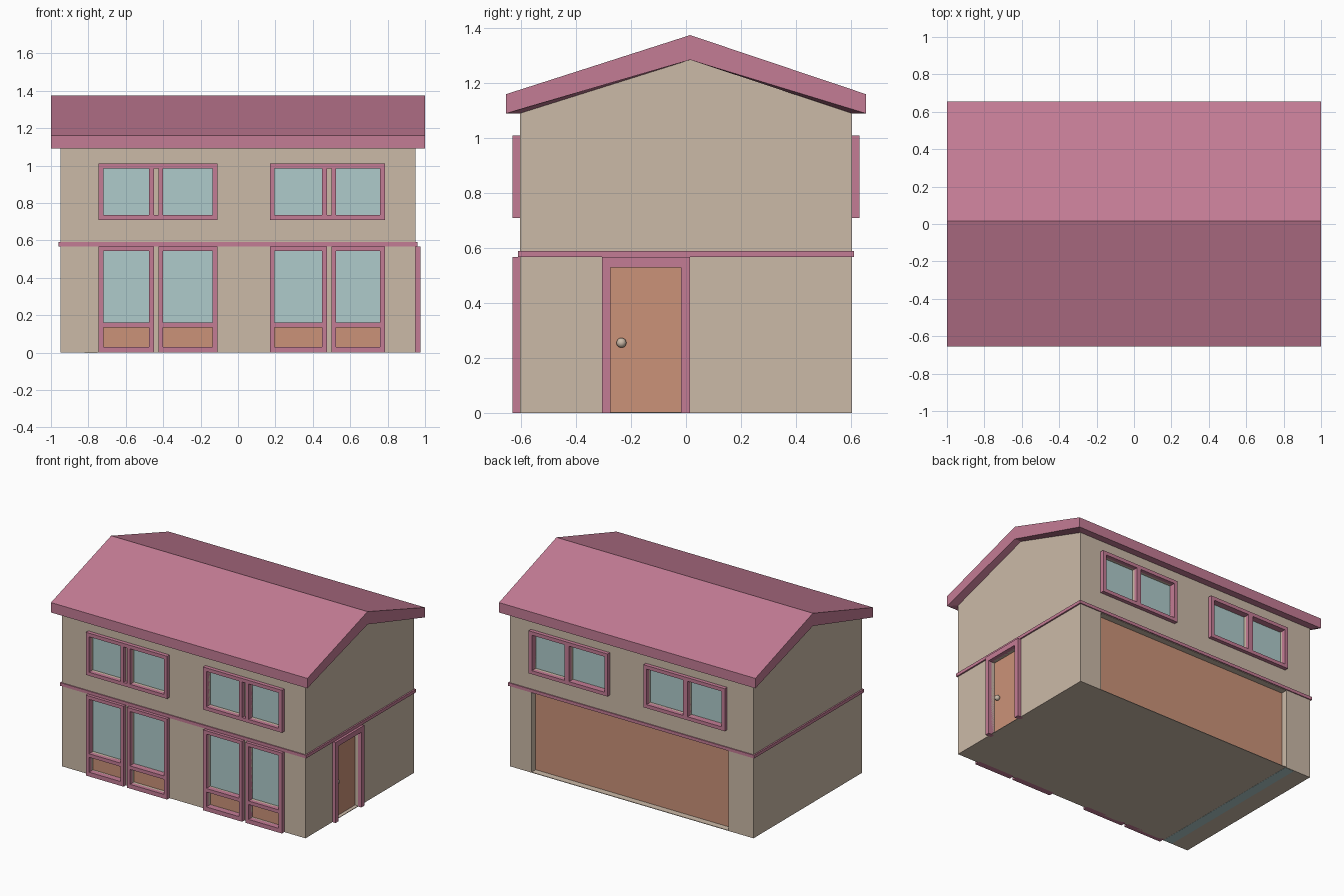
import bpy, bmesh

if "Cube" in bpy.data.objects:
    bpy.data.objects.remove(bpy.data.objects["Cube"])


def mat(name, rgb):
    m = bpy.data.materials.new(name)
    m.diffuse_color = (*rgb, 1)
    m.use_nodes = True
    m.node_tree.nodes["Principled BSDF"].inputs["Base Color"].default_value = m.diffuse_color
    return m


WALL = mat("wall_tan", (0.60, 0.49, 0.39))
TRIM = mat("trim_pink", (0.55, 0.20, 0.30))
GLASS = mat("glass_blue", (0.43, 0.60, 0.60))
WOOD = mat("wood_orange", (0.60, 0.29, 0.19))


def make(name, bm, m=None):
    bmesh.ops.recalc_face_normals(bm, faces=bm.faces)
    me = bpy.data.meshes.new(name)
    bm.to_mesh(me)
    bm.free()
    ob = bpy.data.objects.new(name, me)
    bpy.context.collection.objects.link(ob)
    if m:
        me.materials.append(m)
    return ob


def add_box(bm, x0, x1, y0, y1, z0, z1):
    vs = bmesh.ops.create_cube(bm, size=1)["verts"]
    for v in vs:
        v.co.x = x1 if v.co.x > 0 else x0
        v.co.y = y1 if v.co.y > 0 else y0
        v.co.z = z1 if v.co.z > 0 else z0


def boxes(name, items, m):
    bm = bmesh.new()
    for b in items:
        add_box(bm, *b)
    return make(name, bm, m)


X, Y, OUT, IN = 0.95, 0.605, 0.632, 0.587
holes = []


def span(s, a, b):
    return sorted((s * a, s * b))


# walls: gabled prism
bm = bmesh.new()
prof = [(-Y, 0), (Y, 0), (Y, 1.09), (0.015, 1.285), (-Y, 1.09)]
a = [bm.verts.new((-X, y, z)) for y, z in prof]
b = [bm.verts.new((X, y, z)) for y, z in prof]
bm.faces.new(a)
bm.faces.new(b)
for i in range(5):
    j = (i + 1) % 5
    bm.faces.new((a[i], a[j], b[j], b[i]))
walls = make("walls", bm, WALL)

# roof: thick gable shell with underside sloping in to the walls
bm = bmesh.new()
rings = []
for s in (-1, 1):
    outer = [bm.verts.new((s, y, z)) for y, z in
             [(-0.655, 1.09), (-0.655, 1.16), (0.015, 1.375),
              (0.655, 1.16), (0.655, 1.09), (0.015, 1.285)]]
    inner = [bm.verts.new((s * X, y, z)) for y, z in
             [(-Y, 1.09), (0.015, 1.285), (Y, 1.09)]]
    bm.faces.new((outer[0], outer[1], outer[2], outer[5]))
    bm.faces.new((outer[5], outer[2], outer[3], outer[4]))
    bm.faces.new((outer[0], outer[5], inner[1], inner[0]))
    bm.faces.new((outer[5], outer[4], inner[2], inner[1]))
    rings.append((outer, inner))
(o0, i0), (o1, i1) = rings
for k in range(4):
    bm.faces.new((o0[k], o0[k + 1], o1[k + 1], o1[k]))
for k in range(2):
    bm.faces.new((i0[k], i0[k + 1], i1[k + 1], i1[k]))
bm.faces.new((o0[0], i0[0], i1[0], o1[0]))
bm.faces.new((o0[4], i0[2], i1[2], o1[4]))
make("roof", bm, TRIM)

# band between the storeys
boxes("storey_band", [(-0.96, 0.96, -0.612, 0.612, 0.568, 0.59)], TRIM)


def pane(name, x0, x1, z0, z1, s, m):
    holes.append((x0, x1, *span(s, 0.585, 0.7), z0, z1))
    boxes(name, [(x0, x1, *span(s, 0.58, IN), z0, z1)], m)


def uprights(xs, z0, z1, s):
    return [(p, q, *span(s, 0.59, OUT), z0, z1) for p, q in xs]


F = 0.025
PAIRS = [(-0.745, -0.45, -0.425, -0.11), (0.17, 0.475, 0.5, 0.785)]

for n, (x0, x1, x2, x3) in enumerate(PAIRS):
    # front upper windows and ground floor glazed doors
    up, low = [], []
    for p, q in ((x0, x1), (x2, x3)):
        sides = [(p, p + F), (q - F, q)]
        up += uprights(sides, 0.735, 0.985, -1)
        low += uprights(sides, 0, 0.567, -1)
        mid = [(p + F, q - F)]
        for z0, z1 in ((0, 0.03), (0.135, 0.16), (0.543, 0.567)):
            low += uprights(mid, z0, z1, -1)
        pane("front_upper_glass", p + F, q - F, 0.735, 0.985, -1, GLASS)
        pane("front_lower_glass", p + F, q - F, 0.16, 0.543, -1, GLASS)
        pane("front_lower_panel", p + F, q - F, 0.03, 0.135, -1, WOOD)
    for z0 in (0.71, 0.985):
        up += uprights([(x0, x3)], z0, z0 + F, -1)
    boxes("front_upper_frame", up, TRIM)
    boxes("front_lower_frame", low, TRIM)

    # back upper windows with a single mullion
    c = (x1 + x2) / 2
    back = uprights([(x0, x0 + F), (c - 0.017, c + 0.017), (x3 - F, x3)],
                    0.735, 0.985, 1)
    for z0 in (0.71, 0.985):
        back += uprights([(x0, x3)], z0, z0 + F, 1)
    boxes("back_frame", back, TRIM)
    pane("back_glass", x0 + F, c - 0.017, 0.735, 0.985, 1, GLASS)
    pane("back_glass", c + 0.017, x3 - F, 0.735, 0.985, 1, GLASS)

# garage door recessed in the back wall
holes.append((-0.755, 0.78, 0.558, 0.7, 0.004, 0.565))
boxes("garage_door", [(-0.755, 0.78, 0.55, 0.56, 0.002, 0.565)], WOOD)

# side door with frame and knob
holes.append((0.92, 1.1, -0.275, -0.018, 0.004, 0.53))
boxes("side_door", [(0.91, 0.925, -0.275, -0.018, 0.002, 0.53)], WOOD)
boxes("side_door_frame", [(0.93, 0.975, -0.305, -0.275, 0, 0.567),
                          (0.93, 0.975, -0.018, 0.015, 0, 0.567),
                          (0.93, 0.975, -0.275, -0.018, 0.53, 0.567)], TRIM)
bm = bmesh.new()
bmesh.ops.create_uvsphere(bm, u_segments=16, v_segments=10, radius=0.018)
bmesh.ops.translate(bm, verts=bm.verts, vec=(0.937, -0.235, 0.255))
knob = make("door_knob", bm, WALL)
for f in knob.data.polygons:
    f.use_smooth = True

# glass strip in the base
boxes("base_strip", [(-0.82, -0.75, -0.6, 0.6, -0.001, 0.001)], GLASS)

# cut all openings out of the walls
cutter = boxes("opening_cutter", holes, WALL)
cutter.hide_render = True
cutter.hide_viewport = True
mod = walls.modifiers.new("openings", "BOOLEAN")
mod.operation = "DIFFERENCE"
mod.solver = "EXACT"
mod.object = cutter
